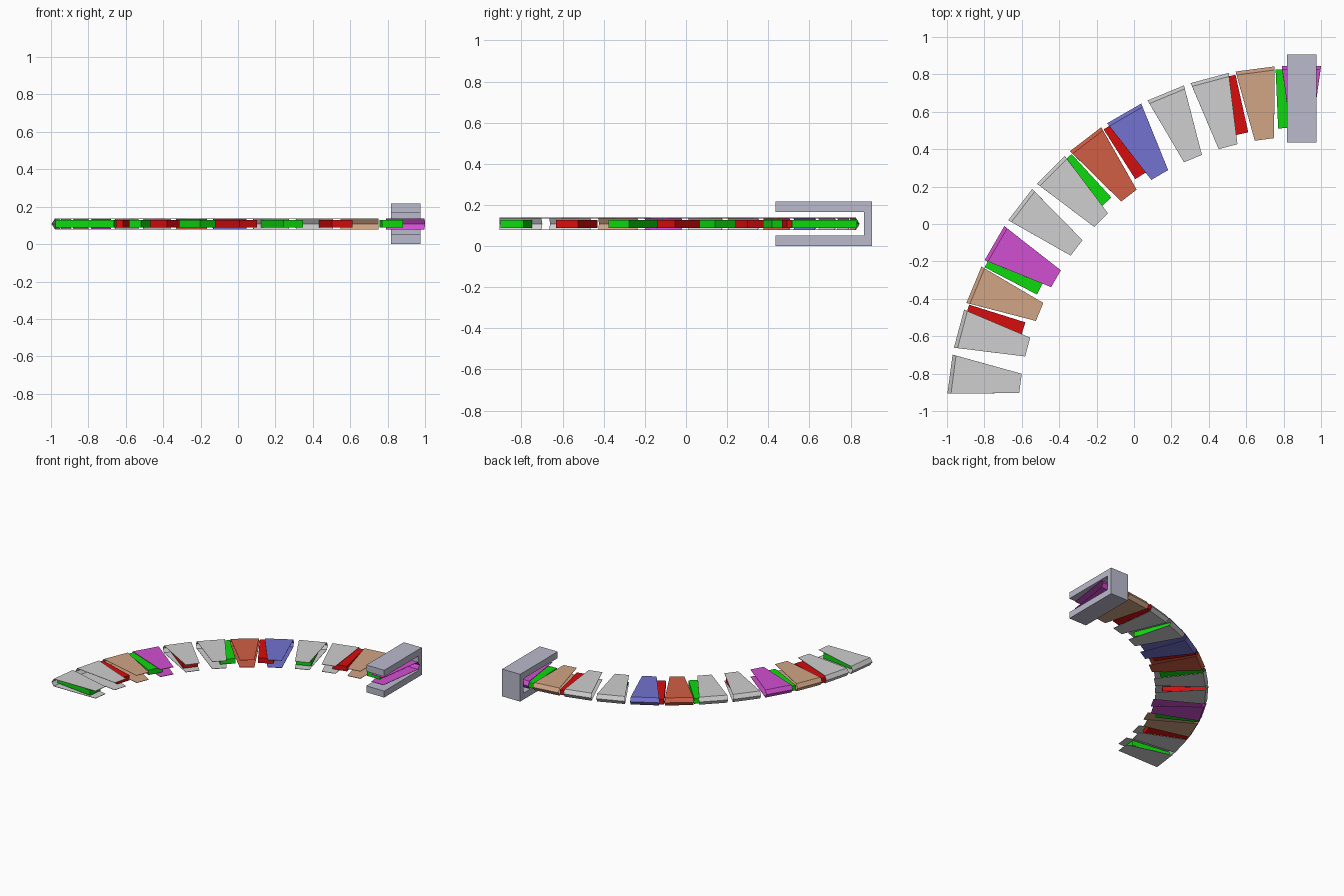
import bpy, math

if "Cube" in bpy.data.objects:
    bpy.data.objects.remove(bpy.data.objects["Cube"])

CX, CY, CZ = 0.895, -1.05, 0.108      # arc centre and mid height
START = 172.5                         # angle of the first segment, degrees


def lin(c):
    return c / 12.92 if c <= 0.04045 else ((c + 0.055) / 1.055) ** 2.4


def material(name, r, g, b):
    m = bpy.data.materials.new(name)
    m.diffuse_color = (lin(r), lin(g), lin(b), 1)
    m.use_nodes = True
    m.node_tree.nodes["Principled BSDF"].inputs["Base Color"].default_value = m.diffuse_color
    return m


grey = material("light_grey", 0.81, 0.81, 0.81)
tan = material("tan", 0.82, 0.645, 0.52)
magenta = material("magenta", 0.82, 0.31, 0.82)
rust = material("rust", 0.82, 0.37, 0.27)
blue = material("blue", 0.45, 0.45, 0.82)
red = material("red", 0.85, 0.05, 0.05)
green = material("green", 0.05, 0.85, 0.05)
steel = material("steel", 0.73, 0.73, 0.80)


def make(name, verts, faces, mat):
    me = bpy.data.meshes.new(name)
    me.from_pydata(verts, [], faces)
    me.materials.append(mat)
    ob = bpy.data.objects.new(name, me)
    bpy.context.collection.objects.link(ob)
    return ob


def polar(angle, r, t, z):
    """Point at radius r, sideways offset t, on the arc at the given angle."""
    a = math.radians(angle)
    return (CX + r * math.cos(a) + t * math.sin(a),
            CY + r * math.sin(a) - t * math.cos(a), CZ + z)


def extrude(name, profile, place, t0, t1, mat):
    """Closed profile swept between two sideways positions."""
    n = len(profile)
    verts = [place(p, t) for t in (t0, t1) for p in profile]
    faces = [(i, (i + 1) % n, n + (i + 1) % n, n + i) for i in range(n)]
    faces += [tuple(range(n))[::-1], tuple(range(n, 2 * n))]
    return make(name, verts, faces, mat)


# Folded wedge shells: top sheet, pointed outer fold, bottom sheet
R_IN, R_FOLD, R_OUT = 1.515, 1.876, 1.895
H_IN, H_OUT, HZ = 0.052, 0.105, 0.03


def half_width(r):
    return H_IN + (H_OUT - H_IN) * (r - R_IN) / (R_OUT - R_IN)


section = [(R_IN, HZ), (R_FOLD, HZ), (R_OUT, 0), (R_FOLD, -HZ), (R_IN, -HZ)]
shell_mats = [grey, grey, tan, magenta, grey, grey,
              rust, blue, grey, grey, tan, magenta]
for i, mat in enumerate(shell_mats):
    ang = START - 7.5 * i
    verts = [polar(ang, r, s * half_width(r), z)
             for r, z in section for s in (-1, 1)]
    faces = [(2 * k, 2 * k + 1, 2 * k + 3, 2 * k + 2) for k in range(4)]
    shell = make(f"wedge_shell_{i + 1}", verts, faces, mat)
    mod = shell.modifiers.new("sheet", 'SOLIDIFY')
    mod.thickness = 0.003
    # fold normals: thicken toward the inside of the shell
    up = shell.data.polygons[0].normal.z > 0
    mod.offset = -1 if up else 1

# Alternating green and red bars threaded through the shells
bar = [(1.565, -0.02), (1.88, -0.02), (1.88, 0.02), (1.565, 0.02)]
for i in range(9):
    ang = START - 10 * i
    extrude(f"inner_bar_{i + 1}", bar,
            lambda p, t: polar(ang, p[0], t, p[1]),
            -0.056, 0.056, red if i % 2 else green)

# C-shaped clamp around the last shell, open to the front
clamp = [(0.435, 0), (0.905, 0), (0.905, 0.216), (0.435, 0.216),
         (0.435, 0.165), (0.865, 0.165), (0.865, 0.051), (0.435, 0.051)]
extrude("end_clamp", clamp, lambda p, t: (t, p[0], p[1]), 0.818, 0.975, steel)

# Consistent outward normals on the solid parts
import bmesh
for ob in bpy.context.collection.objects:
    if not ob.modifiers:
        bm = bmesh.new()
        bm.from_mesh(ob.data)
        bmesh.ops.recalc_face_normals(bm, faces=bm.faces)
        bm.to_mesh(ob.data)
        bm.free()
